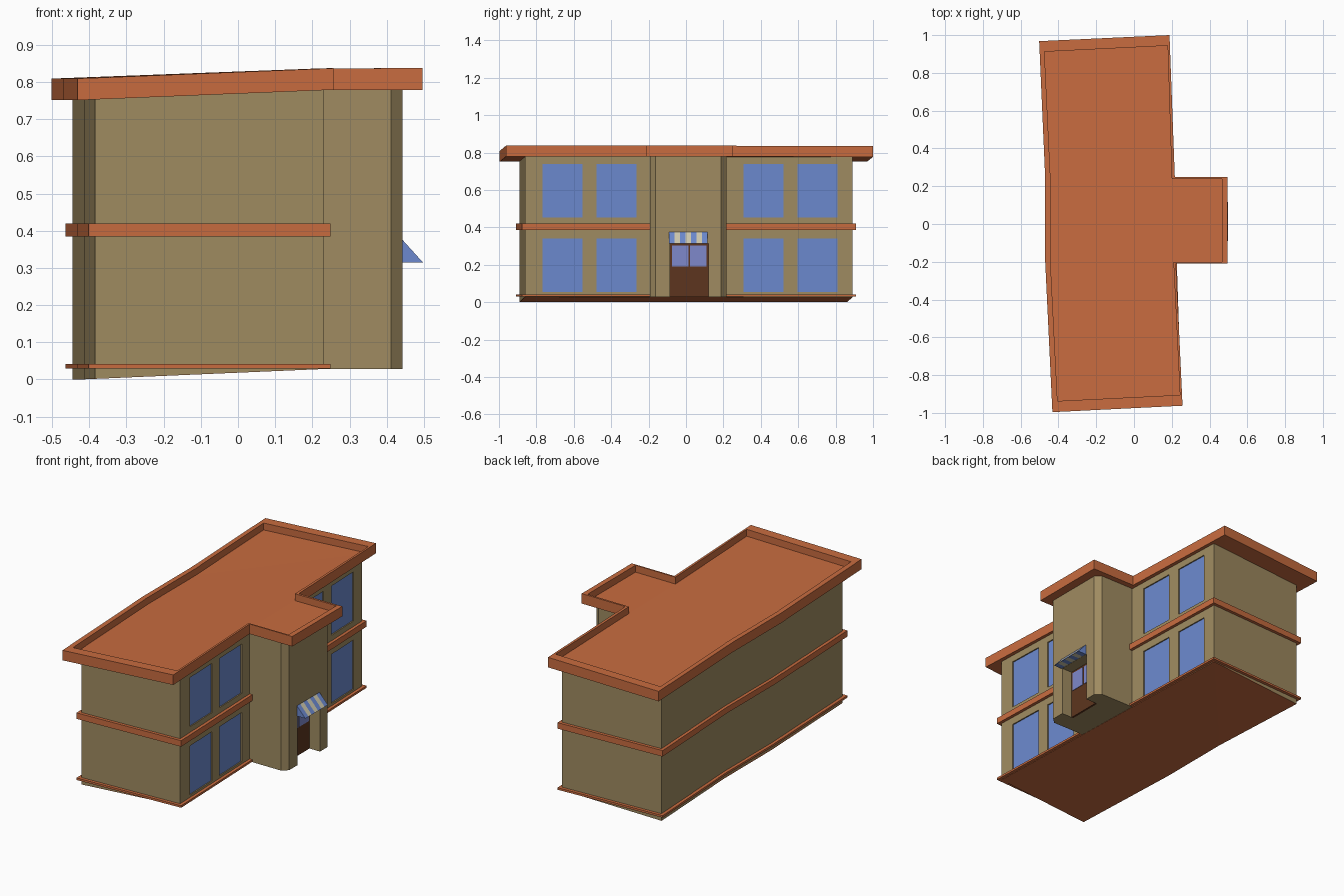
import bpy, bmesh
from math import atan
from mathutils import Matrix, Vector

if "Cube" in bpy.data.objects:
    bpy.data.objects.remove(bpy.data.objects["Cube"])


def material(name, r, g, b):
    m = bpy.data.materials.new(name)
    m.diffuse_color = (r, g, b, 1)
    m.use_nodes = True
    m.node_tree.nodes["Principled BSDF"].inputs["Base Color"].default_value = m.diffuse_color
    return m


ORANGE = material("terracotta", 0.58, 0.15, 0.05)
TAN = material("stucco", 0.35, 0.26, 0.12)
BLUE = material("glass_blue", 0.15, 0.25, 0.62)
BROWN = material("door_brown", 0.11, 0.036, 0.013)
PALE = material("door_glass", 0.21, 0.25, 0.60)
CREAM = material("cream", 0.62, 0.58, 0.42)


def drop(x):
    # the building leans down slightly toward its back
    return -max(0, min(0.028, (0.23 - x) * 0.043))


def finish(name, bm, mat):
    bmesh.ops.recalc_face_normals(bm, faces=bm.faces)
    me = bpy.data.meshes.new(name)
    bm.to_mesh(me)
    bm.free()
    me.materials.append(mat)
    ob = bpy.data.objects.new(name, me)
    bpy.context.collection.objects.link(ob)
    return ob


def loft(name, rings, mat):
    # stack equal-length rings, cap both ends
    bm = bmesh.new()
    vs = [[bm.verts.new(p) for p in r] for r in rings]
    n = len(vs[0])
    for a, b in zip(vs, vs[1:]):
        for i in range(n):
            j = (i + 1) % n
            bm.faces.new((a[i], a[j], b[j], b[i]))
    caps = [bm.faces.new(vs[0]), bm.faces.new(vs[-1])]
    bmesh.ops.triangulate(bm, faces=caps)
    return finish(name, bm, mat)


def ring(outline, z, lean=False):
    return [(x, y, z + (drop(x) if lean else 0)) for x, y in outline]


def offset(outline, d):
    # mitred outward offset of a counter-clockwise outline
    out, n = [], len(outline)
    for i in range(n):
        p, q, r = (Vector(outline[(i + k) % n]) for k in (-1, 0, 1))
        a, b = (q - p).normalized(), (r - q).normalized()
        na, nb = Vector((a.y, -a.x)), Vector((b.y, -b.x))
        out.append(tuple(q + (na + nb) * d / (1 + na.dot(nb))))
    return out


def boxes(name, specs, mat):
    # specs: centre, size, turn about z
    bm = bmesh.new()
    for c, s, turn in specs:
        bmesh.ops.create_cube(bm, size=1, matrix=Matrix.Translation(c)
                              @ Matrix.Rotation(turn, 4, 'Z') @ Matrix.Diagonal((*s, 1)))
    return finish(name, bm, mat)


def carve(ob, specs):
    cutter = boxes("cutter", specs, ob.data.materials[0])
    cutter.hide_render = True
    mod = ob.modifiers.new("carve", 'BOOLEAN')
    mod.operation, mod.solver, mod.object = 'DIFFERENCE', 'EXACT', cutter
    bpy.context.view_layer.objects.active = ob
    bpy.ops.object.modifier_apply(modifier=mod.name)
    bpy.data.objects.remove(cutter)


# main walls
main = [(-0.385, -0.89), (0.23, -0.86), (0.173, 0.89),
        (-0.445, 0.86), (-0.413, 0.24), (-0.413, -0.2)]
walls = loft("main_walls", [ring(main, 0.029, True), ring(main, 0.785, True)], TAN)

# floor slab
loft("floor", [ring(main, 0.028, True), ring(main, 0.034, True)], ORANGE)

# windows set into the long facade
SLOPE = 0.0326
spots = [(0.202 - SLOPE * y, y, z) for y in (-0.66, -0.372, 0.415, 0.703)
         for z in (0.198, 0.595)]
size, turn = (0.02, 0.213, 0.286), atan(SLOPE)
carve(walls, [(p, size, turn) for p in spots])
for i, (x, y, z) in enumerate(spots):
    boxes(f"window_{i + 1}", [((x - 0.011, y, z), (0.008, *size[1:]), turn)], BLUE)

# trim bands
for name, z0, z1, d in (("base_band", 0.03, 0.042, 0.018), ("middle_band", 0.385, 0.42, 0.018)):
    o = offset(main, d)
    loft(name, [ring(o, z0), ring(o, z1)], ORANGE)

# entrance tower with chamfered corners
wing = [(0.15, -0.192), (0.412, -0.192), (0.443, -0.163),
        (0.443, 0.188), (0.412, 0.217), (0.15, 0.217)]
tower = loft("entrance_tower", [ring(wing, 0.028), ring(wing, 0.785)], TAN)
carve(tower, [((0.423, 0.0175, 0.156), (0.1, 0.205, 0.316), 0)])

# double door and its glass
boxes("door", [((0.37, 0.0175, 0.171), (0.012, 0.205, 0.286), 0)], BROWN)
boxes("door_glass", [((0.376, y, 0.247), (0.006, 0.088, 0.11), 0)
                     for y in (-0.031, 0.066)], PALE)

# striped awning
w = 0.207 / 7
for i in range(7):
    y = -0.091 + i * w
    tri = [(0.44, 0.315), (0.497, 0.315), (0.44, 0.378)]
    loft(f"awning_stripe_{i + 1}", [[(x, yy, z) for x, z in tri] for yy in (y, y + w)],
         CREAM if i % 2 else BLUE)

# roof slab with raised rim
outer = [(-0.432, -0.996), (0.257, -0.962), (0.222, -0.21), (0.496, -0.21),
         (0.496, 0.25), (0.216, 0.25), (0.188, 1.0), (-0.502, 0.968),
         (-0.47, 0.24), (-0.47, -0.2)]
inner = [(-0.405, -0.937), (0.243, -0.905), (0.209, -0.202), (0.466, -0.202),
         (0.466, 0.238), (0.2, 0.238), (0.178, 0.944), (-0.474, 0.912),
         (-0.442, 0.24), (-0.442, -0.2)]
loft("roof", [ring(outer, 0.779, True), ring(outer, 0.837, True),
              ring(inner, 0.837, True), ring(inner, 0.797, True)], ORANGE)
